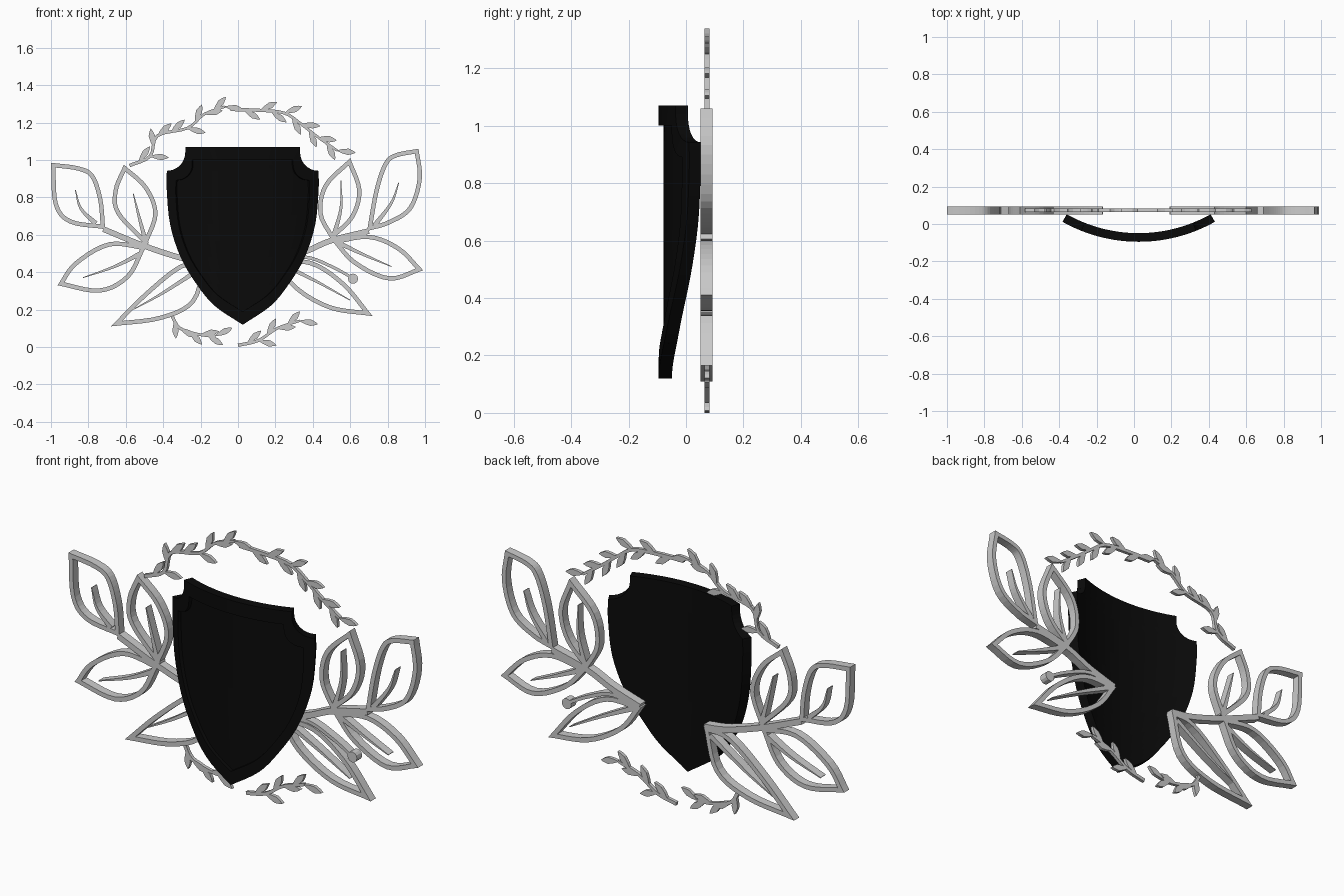
import bpy, bmesh, math
from mathutils import Vector

if "Cube" in bpy.data.objects:
    bpy.data.objects.remove(bpy.data.objects["Cube"])

V = lambda p: Vector((p[0], p[1]))


def finish(name, verts, faces, mat=None):
    me = bpy.data.meshes.new(name)
    me.from_pydata([tuple(v) for v in verts], [], faces)
    bm = bmesh.new()
    bm.from_mesh(me)
    bmesh.ops.recalc_face_normals(bm, faces=bm.faces)
    bm.to_mesh(me)
    bm.free()
    ob = bpy.data.objects.new(name, me)
    bpy.context.collection.objects.link(ob)
    if mat:
        me.materials.append(mat)
    return ob


def smooth(pts, n=5):
    """Catmull-Rom through 2D points."""
    p = [V(q) for q in pts]
    p = [2 * p[0] - p[1]] + p + [2 * p[-1] - p[-2]]
    out = []
    for i in range(1, len(p) - 2):
        a, b, c, d = p[i - 1:i + 3]
        for k in range(n):
            t = k / n
            out.append(0.5 * (2 * b + (c - a) * t + (2 * a - 5 * b + 4 * c - d) * t * t
                              + (3 * b - a - 3 * c + d) * t ** 3))
    return out + [p[-2]]


def prism(geo, loop, y0, y1):
    """Extruded filled 2D outline."""
    vs, fs = geo
    b, n = len(vs), len(loop)
    vs += [(p[0], y, p[1]) for y in (y0, y1) for p in loop]
    fs += [tuple(range(b, b + n)), tuple(range(b + n, b + 2 * n))]
    fs += [(b + i, b + (i + 1) % n, b + n + (i + 1) % n, b + n + i) for i in range(n)]


def ribbon(geo, pts, w0, w1, y0, y1):
    """Flat bar along a path, width running from w0 to w1."""
    vs, fs = geo
    b, n = len(vs), len(pts)
    for i, p in enumerate(pts):
        t = (pts[min(i + 1, n - 1)] - pts[max(i - 1, 0)]).normalized()
        o = Vector((-t.y, t.x)) * (w0 + (w1 - w0) * i / (n - 1)) / 2
        vs += [(q.x, y, q.y) for q, y in ((p + o, y0), (p - o, y0), (p - o, y1), (p + o, y1))]
    for i in range(n - 1):
        for k in range(4):
            j = (k + 1) % 4
            fs.append((b + 4 * i + k, b + 4 * i + j, b + 4 * i + 4 + j, b + 4 * i + 4 + k))
    e = b + 4 * (n - 1)
    fs += [(b, b + 1, b + 2, b + 3), (e, e + 1, e + 2, e + 3)]


def frame(geo, loop, w, y0, y1):
    """Closed outline turned into an open leaf frame of width w."""
    vs, fs = geo
    b, n = len(vs), len(loop)
    area = sum(loop[i - 1].x * loop[i].y - loop[i].x * loop[i - 1].y for i in range(n))
    s = 1 if area > 0 else -1
    for i, p in enumerate(loop):
        d0 = (p - loop[i - 1]).normalized()
        d1 = (loop[(i + 1) % n] - p).normalized()
        m = Vector((-d0.y - d1.y, d0.x + d1.x)).normalized() * s
        c = max(m.dot(Vector((-d1.y, d1.x)) * s), 0.45)
        q = p + m * w / c
        vs += [(p.x, y0, p.y), (q.x, y0, q.y), (q.x, y1, q.y), (p.x, y1, p.y)]
    for i in range(n):
        for k in range(4):
            j, i2 = (k + 1) % 4, (i + 1) % n
            fs.append((b + 4 * i + k, b + 4 * i + j, b + 4 * i2 + j, b + 4 * i2 + k))


# ---- Shield: curved slab with a raised border
black = bpy.data.materials.new("black")
black.diffuse_color = (0.003, 0.003, 0.003, 1)
black.use_nodes = True
black.node_tree.nodes["Principled BSDF"].inputs["Base Color"].default_value = black.diffuse_color
CX, R, FRONT = 0.025, 0.83, -0.095


def bend(x, z, depth):
    a = math.asin(x / R)
    r = R - depth
    return (CX + r * math.sin(a), FRONT + R - r * math.cos(a), z)


side = [(0.307, 1.07), (0.307, 1.04)]
side += [(0.405 - 0.098 * math.cos(a), 1.04 - 0.098 * math.sin(a))
         for a in [math.pi / 2 * k / 8 for k in range(1, 9)]]
side += [tuple(p) for p in smooth([(0.406, 0.93), (0.406, 0.84), (0.388, 0.655), (0.332, 0.48),
                                   (0.246, 0.335), (0.15, 0.22), (0.002, 0.12)], 4)]
N = 24
vs, fs = [], []
for w, z in side:
    xs = [w * (2 * k / N - 1) for k in range(N + 1)]
    vs += [bend(x, z, 0.017) for x in xs] + [bend(x, z, 0.046) for x in reversed(xs)]
M = 2 * (N + 1)
for i in range(len(side) - 1):
    fs += [(i * M + k, i * M + (k + 1) % M, (i + 1) * M + (k + 1) % M, (i + 1) * M + k) for k in range(M)]
for o in (0, (len(side) - 1) * M):
    fs += [(o + k, o + k + 1, o + M - 2 - k, o + M - 1 - k) for k in range(N)]
finish("shield_body", vs, fs, black)

loop = side + [(-x, z) for x, z in reversed(side)]
loop += [(0.307 * (2 * k / N - 1), 1.07) for k in range(1, N)]
vs, fs = [], []
for x, z in loop:
    xi, zi = x * 0.88, 0.19 + (z - 0.12) * 0.81 / 0.95
    vs += [bend(x, z, 0.018), bend(x, z, 0), bend(xi, zi, 0), bend(xi, zi, 0.018)]
n = len(loop)
for i in range(n):
    a, b = 4 * i, 4 * ((i + 1) % n)
    fs += [(a + k, a + (k + 1) % 4, b + (k + 1) % 4, b + k) for k in range(4)]
finish("shield_border", vs, fs, black)

# ---- Large open leaves: side from base to tip, side from tip to base, vein
Y = (0.05, 0.093)
left = [
    ([(-.71, .63), (-.725, .79), (-.77, .92), (-.85, .965), (-1, .985)],
     [(-1, .985), (-.985, .76), (-.9, .66), (-.71, .63)], [(-.87, .84), (-.84, .74), (-.76, .66)]),
    ([(-.49, .54), (-.65, .71), (-.665, .84), (-.61, .975)],
     [(-.61, .975), (-.485, .86), (-.43, .71), (-.49, .54)], [(-.56, .82), (-.53, .7), (-.49, .55)]),
    ([(-.49, .54), (-.69, .56), (-.875, .455), (-.965, .33)],
     [(-.965, .33), (-.74, .29), (-.58, .37), (-.49, .54)], [(-.83, .37), (-.66, .43), (-.52, .5)]),
    ([(-.165, .46), (-.31, .44), (-.5, .29), (-.68, .11)],
     [(-.68, .11), (-.41, .145), (-.23, .24), (-.165, .46)], [(-.56, .2), (-.4, .29), (-.2, .42)]),
]
right = [
    ([(.69, .62), (.73, .84), (.78, .985), (.84, 1.035), (.965, 1.06)],
     [(.965, 1.06), (.983, .9), (.93, .735), (.81, .655), (.69, .62)], [(.86, .88), (.82, .77), (.73, .65)]),
    ([(.5, .57), (.43, .71), (.46, .87), (.6, 1.01)],
     [(.6, 1.01), (.66, .84), (.62, .69), (.5, .57)], [(.55, .89), (.55, .74), (.51, .59)]),
    ([(.5, .57), (.7, .6), (.865, .535), (.99, .41)],
     [(.99, .41), (.81, .355), (.62, .44), (.5, .57)], [(.82, .43), (.68, .49), (.53, .56)]),
    ([(.19, .46), (.39, .46), (.57, .345), (.72, .165)],
     [(.72, .165), (.49, .2), (.3, .31), (.19, .46)], [(.6, .25), (.42, .35), (.22, .45)]),
]
stems = {"left": [(-.72, .63), (-.5, .54), (-.3, .475), (-.17, .455)],
         "right": [(.7, .62), (.5, .57), (.36, .51), (.2, .46)]}
for name, leaves in (("left", left), ("right", right)):
    geo = ([], [])
    for a, b, vein in leaves:
        frame(geo, smooth(a)[:-1] + smooth(b)[:-1], 0.023, *Y)
        ribbon(geo, smooth(vein), 0.004, 0.026, *Y)
    ribbon(geo, smooth(stems[name]), 0.03, 0.03, *Y)
    finish(name + "_leaf_branch", *geo)

# ---- Berry on a short stalk
geo = ([], [])
ribbon(geo, smooth([(.2, .455), (.36, .48), (.5, .43), (.61, .37)]), 0.02, 0.015, *Y)
prism(geo, [(.615 + .027 * math.cos(k * math.pi / 6), .365 + .027 * math.sin(k * math.pi / 6))
            for k in range(12)], *Y)
finish("berry", *geo)

# ---- Thin vine sprigs with small leaves at each bend
TY = (0.065, 0.082)


def leaflet(geo, base, direction, length=0.1, width=0.034):
    d = direction.normalized()
    o = Vector((-d.y, d.x))
    prof = [(0, .12), (.3, .7), (.6, 1), (.85, .5)]
    pts = [base + d * length * t + o * width * .5 * h for t, h in prof] + [base + d * length]
    pts += [base + d * length * t - o * width * .5 * h for t, h in reversed(prof)]
    prism(geo, pts, *TY)


def sprig(name, pts, first):
    geo = ([], [])
    ribbon(geo, smooth(pts, 4), 0.018, 0.013, *TY)
    s = first
    for a, b in zip(pts, pts[1:]):
        d = (V(b) - V(a)).normalized()
        for t in (0.45, 1.0):
            c, k = math.cos(0.5 * s), math.sin(0.5 * s)
            leaflet(geo, V(a).lerp(V(b), t), Vector((d.x * c - d.y * k, d.x * k + d.y * c)))
            s = -s
    finish(name, *geo)


sprig("top_left_sprig", [(-.58, .97), (-.47, 1.02), (-.43, 1.13), (-.27, 1.17), (-.18, 1.245), (-.07, 1.285)], 1)
sprig("top_right_sprig", [(-.04, 1.27), (.12, 1.265), (.25, 1.25), (.34, 1.19), (.43, 1.12), (.53, 1.05)], -1)
sprig("bottom_left_sprig", [(-.36, .18), (-.31, .1), (-.2, .065), (-.12, .06)], -1)
sprig("bottom_right_sprig", [(0, .009), (.11, .035), (.21, .1), (.33, .14)], 1)
